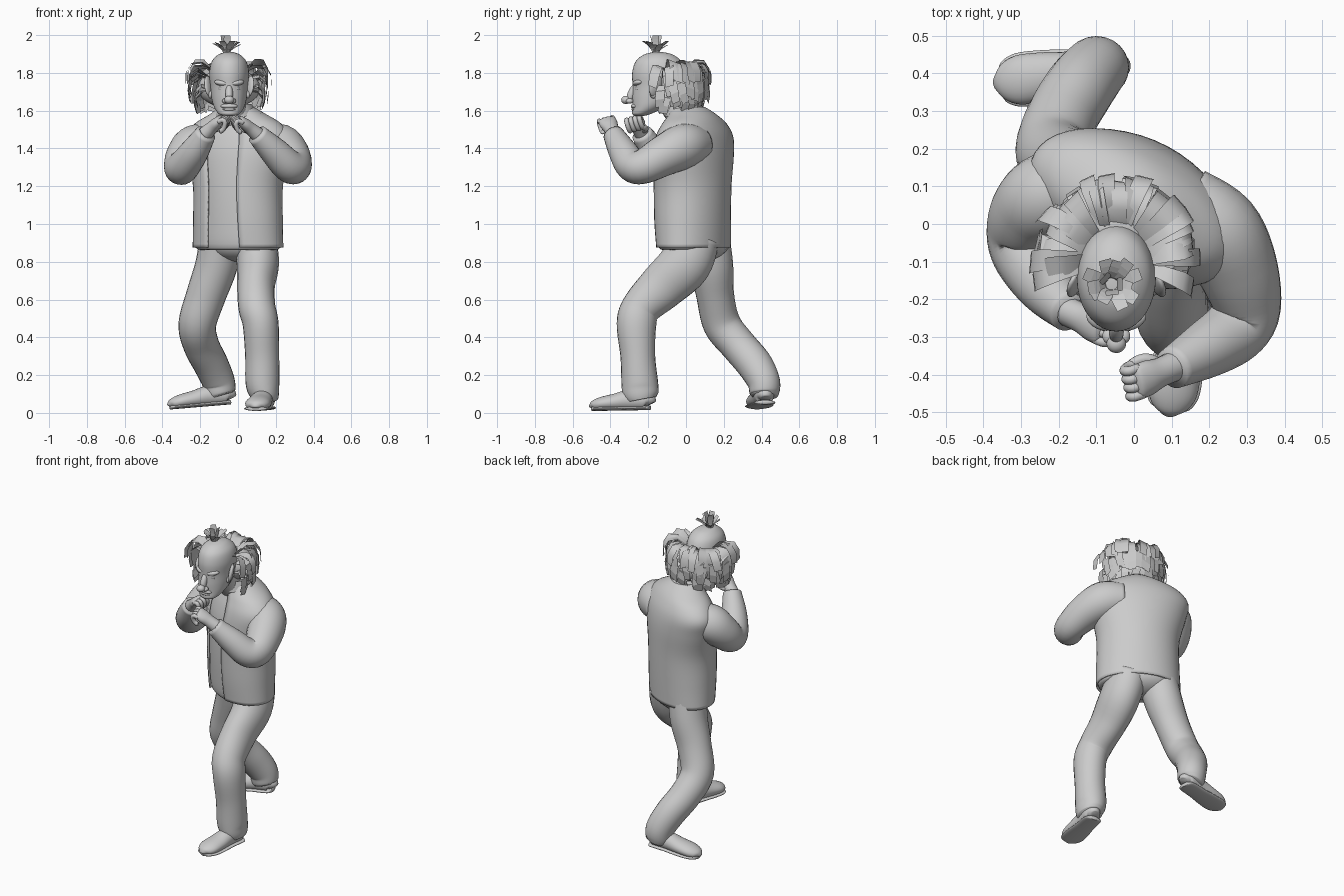
import bpy, bmesh, math, random
from mathutils import Vector, Matrix

random.seed(4)
if "Cube" in bpy.data.objects:
    bpy.data.objects.remove(bpy.data.objects["Cube"])

grey = bpy.data.materials.new("plain_grey")
grey.use_nodes = True
grey.diffuse_color = (0.6, 0.6, 0.6, 1)
grey.node_tree.nodes["Principled BSDF"].inputs["Base Color"].default_value = grey.diffuse_color

X, Y, Z = Vector((1, 0, 0)), Vector((0, 1, 0)), Vector((0, 0, 1))


def finish(name, bm, smooth=True, solid=True):
    """Turn a bmesh into a named object."""
    if solid:
        bmesh.ops.recalc_face_normals(bm, faces=bm.faces)
    mesh = bpy.data.meshes.new(name)
    bm.to_mesh(mesh)
    bm.free()
    mesh.materials.append(grey)
    for face in mesh.polygons:
        face.use_smooth = smooth
    obj = bpy.data.objects.new(name, mesh)
    bpy.context.scene.collection.objects.link(obj)
    return obj


def spline(points, steps):
    """Smooth curve through points of any dimension."""
    pts = [Vector(p) for p in points]
    out = []
    for i in range(len(pts) - 1):
        p, q = pts[i], pts[i + 1]
        m = (q - pts[max(i - 1, 0)]) / 2
        k = (pts[min(i + 2, len(pts) - 1)] - p) / 2
        for j in range(steps):
            t = j / steps
            u, v = t * t, t * t * t
            out.append(p * (2*v - 3*u + 1) + m * (v - 2*u + t) + q * (3*u - 2*v) + k * (v - u))
    return out + [pts[-1]]


def loft(name, points, ref=None, n=24, steps=5, yaw=0, gap=0, caps=True):
    """Skin ellipses (x, y, z, radius a, radius b); level rings unless ref is given.
    A gap leaves the front open, narrowing towards the top."""
    path = spline(points, steps)
    bm = bmesh.new()
    rings = []
    for i, p in enumerate(path):
        if ref is None:
            a, b = Matrix.Rotation(yaw, 3, 'Z') @ X, Matrix.Rotation(yaw, 3, 'Z') @ Y
        else:
            t = Vector(path[min(i + 1, len(path) - 1)][:3]) - Vector(path[max(i - 1, 0)][:3])
            a = ref.cross(t).normalized()
            b = t.cross(a).normalized()
        g = gap * (1.15 - .4 * i / len(path))
        ring = []
        for j in range(n + (gap > 0)):
            ang = -math.pi / 2 + g + j * (math.tau - 2 * g) / n
            co = Vector(p[:3]) + a * max(p[3], .003) * math.cos(ang) + b * max(p[4], .003) * math.sin(ang)
            ring.append(bm.verts.new(co))
        rings.append(ring)
    for lo, hi in zip(rings, rings[1:]):
        for j in range(n):
            k = (j + 1) % len(lo)
            bm.faces.new((lo[j], lo[k], hi[k], hi[j]))
    if caps and not gap:
        bm.faces.new(rings[0])
        bm.faces.new(rings[-1])
    return finish(name, bm)


def ball(name, loc, size, rot=(0, 0, 0)):
    bm = bmesh.new()
    bmesh.ops.create_uvsphere(bm, u_segments=20, v_segments=12, radius=1)
    bmesh.ops.scale(bm, vec=size, verts=bm.verts)
    obj = finish(name, bm)
    obj.location, obj.rotation_euler = loc, rot
    return obj


# Torso: open jacket over a shirt, turned so the left shoulder leads
TURN = math.radians(-28)
body = [(0, .04, .875, .255, .178), (0, .035, 1.02, .25, .188), (0, .035, 1.2, .25, .192),
        (0, .04, 1.36, .285, .188), (0, .045, 1.46, .3, .17), (0, .045, 1.53, .25, .142),
        (0, .035, 1.58, .16, .115), (-.01, .01, 1.62, .09, .09)]
jacket = loft("jacket", body, yaw=TURN, gap=.34, n=40)
rim = jacket.modifiers.new("thickness", 'SOLIDIFY')
rim.thickness = .01
shirt = [(x, y, z, a - .015, b - .015) for x, y, z, a, b in body]
loft("shirt", [(0, .03, .87, .15, .11)] + shirt, yaw=TURN, n=40)
loft("collar", [(-.01, 0, 1.57, .11, .11), (-.01, -.005, 1.61, .095, .105), (-.015, -.015, 1.635, .085, .095)],
     yaw=TURN, gap=.5, caps=False)

# Trousers
ball("trouser_hips", (0, .075, .9), (.205, .14, .1), (0, 0, TURN))
loft("left_trouser_leg", [(.09, .05, .93, .112, .13), (.105, -.005, .79, .112, .138), (.095, -.125, .67, .1, .125),
                          (.1, -.235, .56, .098, .105), (.12, -.262, .47, .095, .105),
                          (.128, -.255, .3, .09, .092), (.13, -.245, .16, .09, .097),
                          (.14, -.24, .1, .078, .095), (.142, -.235, .07, .07, .08)], ref=Y)
loft("right_trouser_leg", [(-.09, .11, .93, .112, .12), (-.115, .135, .78, .112, .115), (-.17, .155, .62, .105, .1),
                           (-.215, .19, .47, .1, .1), (-.195, .275, .36, .095, .095), (-.145, .36, .26, .092, .095),
                           (-.105, .41, .17, .087, .087), (-.095, .415, .11, .082, .08),
                           (-.09, .415, .09, .07, .07)], ref=Y)


# Shoes: an upper with a thin wider sole
def shoe(side, heel, toe):
    heel, toe = Vector(heel), Vector(toe)
    shape = [(0, .025, .06), (.06, .05, .1), (.35, .055, .11), (.6, .064, .09), (.82, .066, .075),
             (.94, .052, .06), (.985, .032, .045), (1, .015, .03)]
    for part, grow, tall in (("upper", 0, 1), ("sole", .006, 0)):
        pts = []
        for s, wide, high in shape:
            half = high / 2 if tall else .012
            pts.append((*(heel.lerp(toe, s) + Z * half), wide + grow, half))
        loft(side + "_shoe_" + part, pts, ref=Z)


shoe("left", (.15, -.19, .015), (.093, -.498, .01))
shoe("right", (-.04, .42, .045), (-.36, .375, .018))

# Sleeves
loft("left_sleeve", [(.13, .06, 1.42, .1, .1), (.222, -.015, 1.41, .115, .12), (.275, -.12, 1.36, .108, .108),
                     (.3, -.225, 1.305, .09, .092), (.265, -.285, 1.31, .087, .087),
                     (.19, -.335, 1.385, .076, .076), (.1, -.385, 1.475, .055, .055)], ref=Z)
loft("right_sleeve", [(-.13, .1, 1.42, .1, .1), (-.225, .075, 1.41, .116, .116), (-.278, .03, 1.355, .106, .106),
                      (-.302, -.03, 1.3, .09, .092), (-.285, -.09, 1.31, .086, .086),
                      (-.23, -.17, 1.385, .076, .076), (-.17, -.235, 1.48, .055, .055)], ref=Z)


# Hands: loosely curled fists
def hand(side, wrist, knuckles, curl):
    wrist, knuckles, curl = Vector(wrist), Vector(knuckles), Vector(curl).normalized()
    fwd = (knuckles - wrist).normalized()
    spread = fwd.cross(curl).normalized()
    loft(side + "_palm", [(*wrist.lerp(knuckles, t), a, b) for t, a, b in
                          ((-.2, .04, .04), (.3, .04, .034), (.7, .048, .03), (1, .046, .022), (1.1, .03, .01))],
         ref=curl, n=16)
    for i in range(4):
        base = knuckles + spread * (i - 1.5) * .024
        steps = [(-.01, 0), (.02, .008), (.03, .03), (.012, .05), (-.012, .05)]
        pts = [(*(base + fwd * f + curl * c), .013, .013) for f, c in steps]
        loft(f"{side}_finger_{i + 1}", pts + [(*(base - fwd * .018 + curl * .046), .004, .004)],
             ref=spread, n=10, steps=3)
    inner = spread if Y.dot(spread) > 0 else -spread
    pts = [(*(wrist.lerp(knuckles, t) + inner * s + curl * c), r, r) for t, s, c, r in
           ((.1, .01, .01, .016), (.5, .04, .03, .016), (.9, .04, .05, .013), (1.1, .03, .055, .005))]
    loft(side + "_thumb", pts, ref=Z, n=10)


hand("left", (.09, -.385, 1.485), (.012, -.42, 1.55), (-.3, .2, -1))
hand("right", (-.16, -.24, 1.49), (-.09, -.275, 1.555), (.3, .2, -1))

# Neck and head
CX = -.047
loft("neck", [(-.01, .02, 1.5, .09, .09), (-.03, -.05, 1.6, .078, .085), (CX, -.11, 1.68, .078, .085)])
head = [(1.573, -.245, .025, .025), (1.583, -.235, .055, .05), (1.62, -.195, .08, .088), (1.67, -.16, .094, .125),
        (1.73, -.143, .1, .14), (1.8, -.143, .105, .142), (1.86, -.145, .092, .122), (1.895, -.146, .06, .08),
        (1.908, -.147, .028, .036), (1.911, -.147, .004, .004)]
loft("head", [(CX, y, z, a, b) for z, y, a, b in head], n=36)
ball("nose_bridge", (CX, -.287, 1.69), (.02, .022, .055), (-.4, 0, 0))
ball("nose_tip", (CX, -.318, 1.657), (.026, .025, .022))
ball("upper_lip", (CX, -.272, 1.624), (.045, .02, .014))
ball("lower_lip", (CX, -.272, 1.607), (.035, .017, .009))
ball("chin", (CX, -.256, 1.589), (.036, .027, .018))
for side, s in (("left", 1), ("right", -1)):
    ball(side + "_nostril", (CX + s * .02, -.298, 1.651), (.017, .02, .014))
    ball(side + "_brow", (CX + s * .04, -.255, 1.747), (.042, .026, .016), (0, s * -.15, s * .4))
    ball(side + "_eye", (CX + s * .04, -.255, 1.718), (.02, .016, .012), (0, 0, s * .4))
    ball(side + "_ear", (CX + s * .11, -.16, 1.73), (.014, .036, .057), (-.2, s * .2, s * .5))
    ball(side + "_ear_lobe", (CX + s * .1, -.172, 1.685), (.012, .018, .02))


# Hair: flat strips fanning round the back of the head
def strip(bm, path, across, wide):
    rows = [[bm.verts.new(p + across * wide * k * e) for k in (-.5, .5)]
            for p, e in zip(path, (.65, .8, 1, 1, .9))]
    for lo, hi in zip(rows, rows[1:]):
        bm.faces.new((lo[0], lo[1], hi[1], hi[0]))


ball("hair_base", (CX, -.01, 1.72), (.165, .11, .105))
layers = {"upper": [(.085, 1.81), (.14, 1.848), (.19, 1.845), (.216, 1.8), (.218, 1.74)],
          "middle": [(.1, 1.77), (.16, 1.8), (.2, 1.77), (.207, 1.71), (.2, 1.66)],
          "lower": [(.1, 1.71), (.15, 1.72), (.18, 1.69), (.182, 1.645), (.17, 1.605)]}
for layer, profile in layers.items():
    bm = bmesh.new()
    count = 26
    for i in range(count):
        ang = math.radians(-8 + 196 * i / (count - 1)) + random.uniform(-.05, .05)
        out = Vector((math.cos(ang), math.sin(ang) * 1.06, 0))
        across = Vector((-math.sin(ang), math.cos(ang), random.uniform(-.5, .5)))
        swell, drop = random.uniform(.92, 1.06), random.uniform(-.02, .018)
        path = [Vector((CX, -.1, z)) + out * r for r, z in profile[:1]]
        path += [Vector((CX, -.1, z + drop)) + out * r * swell for r, z in profile[1:]]
        sway = Vector((-out.y, out.x, 0)) * random.uniform(-.012, .012)
        path = [p + sway * k for k, p in enumerate(path)]
        strip(bm, path, across, random.uniform(.04, .065))
    finish(layer + "_hair", bm, smooth=layer == "upper", solid=False)

# Tuft on the crown
bm = bmesh.new()
for i in range(14):
    ang = i * 2.4
    out = Vector((math.cos(ang), math.sin(ang), 0))
    lean = .015 if i < 3 else random.uniform(.04, .07)
    top = .096 if i < 3 else random.uniform(.04, .07)
    root = Vector((CX - .013, -.16, 1.903)) + out * .014
    path = [root + out * lean * t * t + Z * top * t for t in (0, .3, .6, .8, 1)]
    strip(bm, path, Z.cross(out), .036)
finish("crown_tuft", bm, smooth=False, solid=False)
